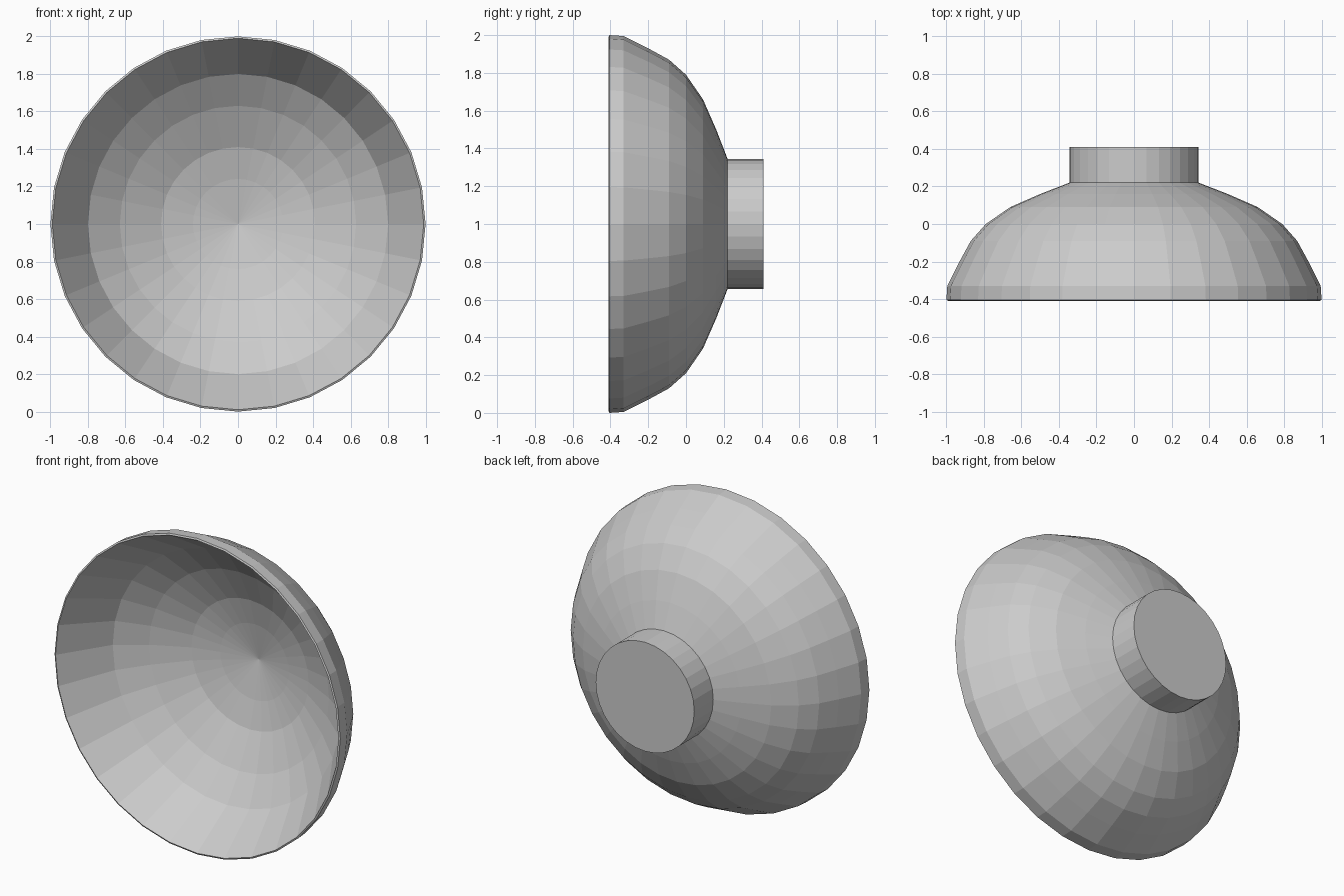
import bpy, bmesh
from math import cos, sin, tau

if "Cube" in bpy.data.objects:
    bpy.data.objects.remove(bpy.data.objects["Cube"])

CENTRE_Z = 1.0


def lathe(name, profile, sides):
    """Revolve (radius, y) points about the horizontal y axis; radius 0 closes with a fan."""
    bm = bmesh.new()
    rings = []
    for r, y in profile:
        if r == 0:
            rings.append([bm.verts.new((0, y, CENTRE_Z))])
        else:
            rings.append([bm.verts.new((r * cos(tau * i / sides), y,
                                        CENTRE_Z + r * sin(tau * i / sides)))
                          for i in range(sides)])
    for a, b in zip(rings, rings[1:]):
        for i in range(sides):
            j = (i + 1) % sides
            if len(a) == 1:
                bm.faces.new((a[0], b[i], b[j]))
            elif len(b) == 1:
                bm.faces.new((a[i], b[0], a[j]))
            else:
                bm.faces.new((a[i], b[i], b[j], a[j]))
    bmesh.ops.recalc_face_normals(bm, faces=bm.faces)
    mesh = bpy.data.meshes.new(name)
    bm.to_mesh(mesh)
    bm.free()
    obj = bpy.data.objects.new(name, mesh)
    bpy.context.collection.objects.link(obj)
    return obj


# Inner dish surface, from its deepest point out to the thin rim
inner = [(0, 0.21), (0.24, 0.165), (0.41, 0.12), (0.63, 0.01), (0.8, -0.11), (0.99, -0.41)]
# Outer dome, from the rim back to the neck
outer = [(1.0, -0.405), (0.995, -0.33), (0.93, -0.2), (0.87, -0.09), (0.79, 0.0),
         (0.66, 0.09), (0.5, 0.16), (0.345, 0.22)]
# Short cylindrical mount with a flat end
mount = [(0.345, 0.41), (0, 0.41)]

lathe("reflector_bowl_with_mount", inner + outer + mount, 32)
